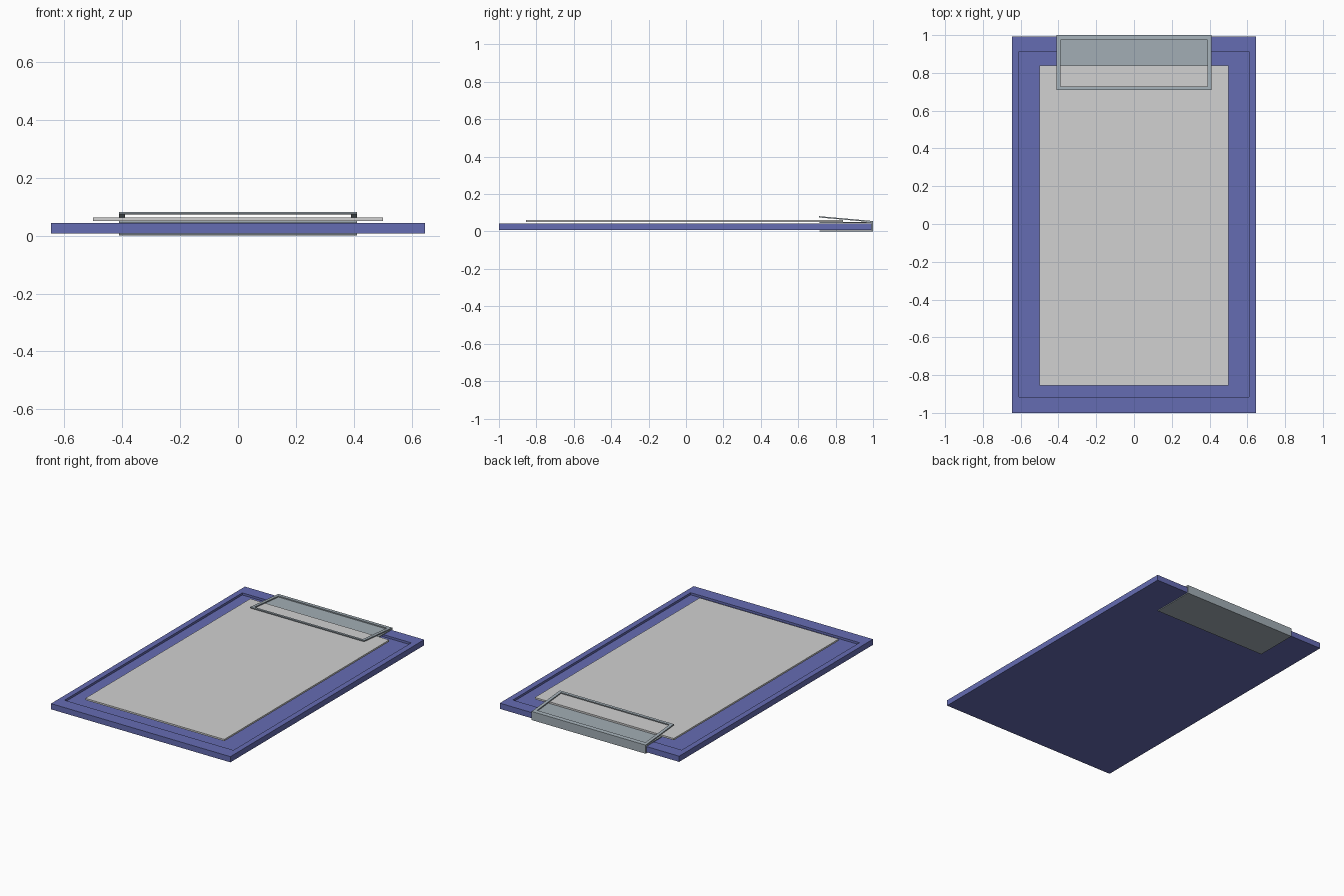
import bpy, bmesh
from mathutils import Vector

if "Cube" in bpy.data.objects:
    bpy.data.objects.remove(bpy.data.objects["Cube"])


def material(name, rgb):
    m = bpy.data.materials.new(name)
    m.diffuse_color = (*rgb, 1)
    m.use_nodes = True
    m.node_tree.nodes["Principled BSDF"].inputs["Base Color"].default_value = m.diffuse_color
    return m


BLUE = material("board blue", (0.13, 0.15, 0.45))
PAPER = material("paper grey", (0.64, 0.64, 0.64))
METAL = material("clip metal", (0.36, 0.42, 0.46))


def finish(bm, name, mat):
    bmesh.ops.recalc_face_normals(bm, faces=bm.faces)
    me = bpy.data.meshes.new(name)
    bm.to_mesh(me)
    bm.free()
    me.materials.append(mat)
    ob = bpy.data.objects.new(name, me)
    bpy.context.collection.objects.link(ob)
    return ob


def box(bm, x0, x1, y0, y1, z0, z1):
    vs = bmesh.ops.create_cube(bm, size=1)["verts"]
    for v in vs:
        v.co = Vector((x1 if v.co.x > 0 else x0,
                       y1 if v.co.y > 0 else y0,
                       z1 if v.co.z > 0 else z0))
    return vs


# Board with a shallow recessed panel in its top
bm = bmesh.new()
box(bm, -0.645, 0.645, -1.0, 0.992, 0.007, 0.044)
top = max(bm.faces, key=lambda f: f.calc_center_median().z)
bmesh.ops.inset_region(bm, faces=[top], thickness=0.053)
for v in top.verts:
    v.co.y = 0.912 if v.co.y > 0 else -0.915
low = bmesh.ops.extrude_face_region(bm, geom=[top])
bmesh.ops.translate(bm, vec=(0, 0, -0.014),
                    verts=[g for g in low["geom"] if isinstance(g, bmesh.types.BMVert)])
if top.is_valid:
    bm.faces.remove(top)
finish(bm, "board", BLUE)

# Paper stack
bm = bmesh.new()
box(bm, -0.5, 0.5, -0.855, 0.84, 0.051, 0.062)
finish(bm, "paper", PAPER)

# Clip bracket: a channel profile wrapped round the end of the board
profile = [(0.715, 0.0), (1.0, 0.0), (1.0, 0.05), (0.715, 0.05),
           (0.715, 0.0445), (0.993, 0.0445), (0.993, 0.0055), (0.715, 0.0055)]
bm = bmesh.new()
face = bm.faces.new([bm.verts.new((-0.41, y, z)) for y, z in profile])
ext = bmesh.ops.extrude_face_region(bm, geom=[face])
bmesh.ops.translate(bm, vec=(0.82, 0, 0),
                    verts=[g for g in ext["geom"] if isinstance(g, bmesh.types.BMVert)])
finish(bm, "clip_bracket", METAL)

# Sloping clip frame: four bars, sheared upward towards the front
bm = bmesh.new()
X, W = 0.41, 0.02
Y0, Y1 = 0.71, 1.0
for x0, x1, y0, y1 in ((-X, X, Y1 - 0.027, Y1), (-X, X, Y0, Y0 + 0.017),
                       (-X, W - X, Y0 + 0.017, Y1 - 0.027),
                       (X - W, X, Y0 + 0.017, Y1 - 0.027)):
    box(bm, x0, x1, y0, y1, 0.049, 0.056)
for v in bm.verts:
    v.co.z += (Y1 - v.co.y) / (Y1 - Y0) * 0.026
finish(bm, "clip_frame", METAL)
